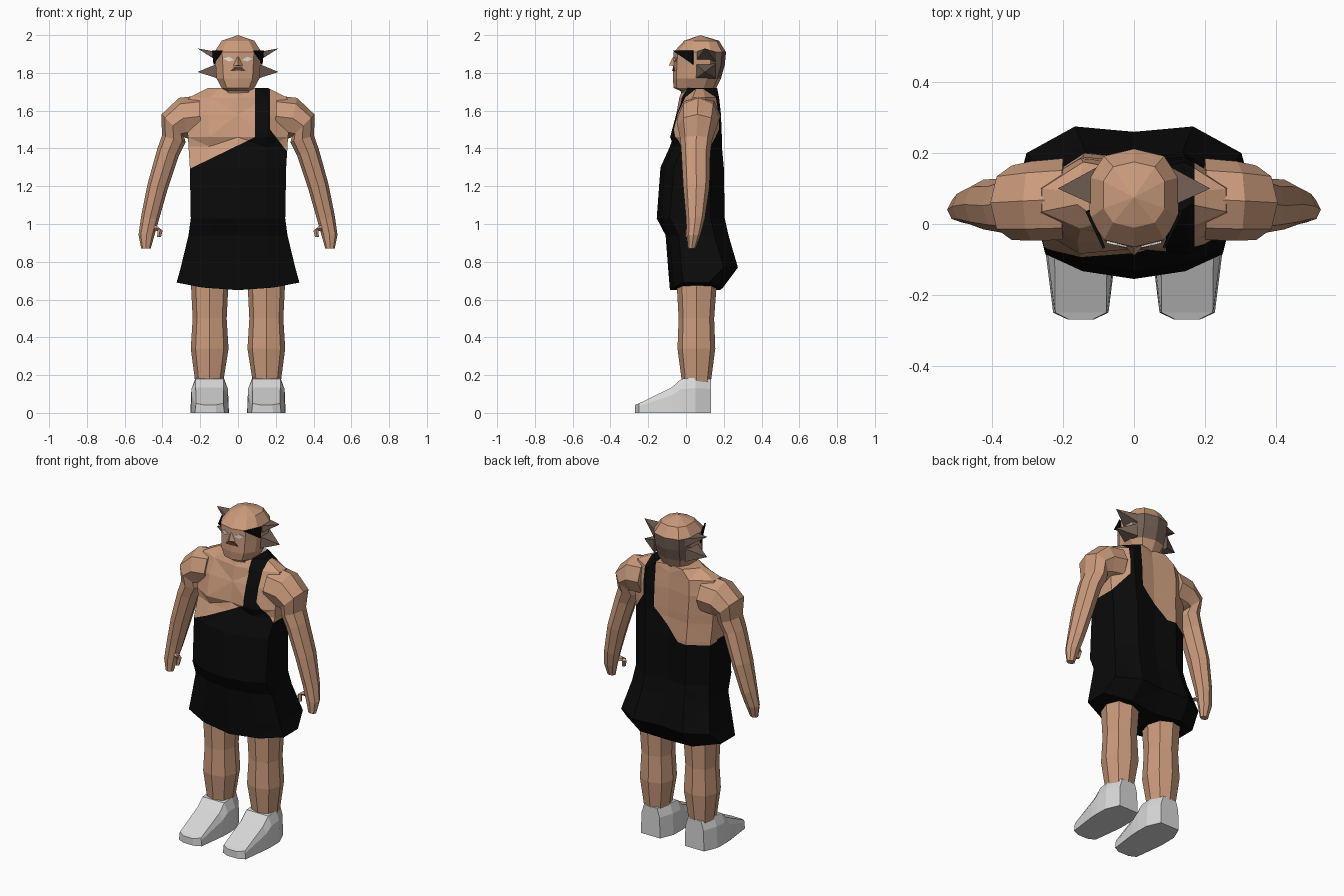
import bpy, bmesh, math
from mathutils import Vector


def material(name, rgb):
    m = bpy.data.materials.new(name)
    m.diffuse_color = (*rgb, 1)
    return m


SKIN = material("skin", (0.60, 0.33, 0.205))
BLACK = material("black cloth", (0.003, 0.003, 0.003))
SHOE = material("light grey shoe", (0.68, 0.68, 0.68))
STUBBLE = material("dark stubble", (0.17, 0.115, 0.09))
WHITE = material("eye white", (0.75, 0.75, 0.75))
MOUTH = material("mouth brown", (0.09, 0.045, 0.03))


def loft(name, rings, mats, side=1, cuts=(), rule=None):
    """Skin a list of rings (a one-point ring is a tip); optional cuts and colour rule."""
    bm = bmesh.new()
    vs = [[bm.verts.new((p[0] * side, p[1], p[2])) for p in r] for r in rings]
    for a, b in zip(vs, vs[1:]):
        n = max(len(a), len(b))
        for i in range(n):
            j = (i + 1) % n
            if len(a) == 1:
                bm.faces.new((a[0], b[j], b[i]))
            elif len(b) == 1:
                bm.faces.new((a[i], a[j], b[0]))
            else:
                bm.faces.new((a[i], a[j], b[j], b[i]))
    for end in (vs[0], vs[-1]):
        if len(end) > 2:
            bm.faces.new(end)
    if cuts:
        bmesh.ops.triangulate(bm, faces=bm.faces[:])
    for co, no in cuts:
        bmesh.ops.bisect_plane(bm, geom=bm.verts[:] + bm.edges[:] + bm.faces[:],
                               plane_co=co, plane_no=no, dist=1e-5)
    bmesh.ops.recalc_face_normals(bm, faces=bm.faces[:])
    if rule:
        for f in bm.faces:
            f.material_index = rule(f.calc_center_median())
    me = bpy.data.meshes.new(name)
    bm.to_mesh(me)
    bm.free()
    for m in mats:
        me.materials.append(m)
    ob = bpy.data.objects.new(name, me)
    bpy.context.collection.objects.link(ob)
    return ob


def oval(cx, cy, cz, r, ry, tilt=0, n=8, px=1, py=1, phase=0.0):
    """Ring spanned by the tilted x axis and y; px/py below 1 make it boxier."""
    pts = []
    for i in range(n):
        t = 2 * math.pi * (i + phase) / n
        s, c = math.sin(t), -math.cos(t)
        s = math.copysign(abs(s) ** px, s) * r
        c = math.copysign(abs(c) ** py, c) * ry
        a = math.radians(tilt)
        pts.append((cx + s * math.cos(a), cy + c, cz + s * math.sin(a)))
    return pts


def plate(name, pts, depth, mat, side=1):
    d = Vector(depth)
    return loft(name, [[Vector(p) for p in pts], [Vector(p) + d for p in pts]], [mat], side)


# Torso and one-shoulder dress: z, half width, front y, back y, hem lift, chest bulge
def body_ring(z, w, yf, yb, lift=0.0, bulge=0.0):
    half = [(0, yf + bulge), (0.58 * w, yf + 0.022 - bulge), (w, yf + 0.07),
            (w, yb - 0.075), (0.55 * w, yb), (0, yb - 0.015)]
    loop = half + [(-x, y) for x, y in half[-2:0:-1]]
    return [(x, y, z + lift * (x / w) ** 2) for x, y in loop]


def dress_rule(c):
    if c.x > 0.17:
        return int(c.z < 1.5 - 1.3 * (c.x - 0.17))
    if c.x > 0.09:
        return 1
    if c.y < 0.06:
        return int(c.z < 1.46 + 0.486 * (c.x - 0.09))
    return int(c.z < max(1.28, 1.45 + (c.x - 0.09)))


loft("torso_and_dress", [body_ring(*r) for r in (
    (0.65, 0.325, -0.085, 0.195, 0.04), (0.77, 0.303, -0.095, 0.275),
    (0.94, 0.262, -0.108, 0.225), (1.03, 0.25, -0.155, 0.205),
    (1.30, 0.255, -0.135, 0.20), (1.41, 0.262, -0.085, 0.19),
    (1.46, 0.265, -0.088, 0.19, 0, 0.018), (1.58, 0.275, -0.062, 0.185, 0, 0.01),
    (1.67, 0.26, -0.035, 0.175), (1.72, 0.16, -0.015, 0.165))],
    [SKIN, BLACK], rule=dress_rule, cuts=[
        ((0.09, 0, 0), (1, 0, 0)), ((0.17, 0, 0), (1, 0, 0)), ((0, 0.06, 0), (0, 1, 0)),
        ((0.09, 0, 1.46), (-0.486, 0, 1)), ((0.09, 0, 1.45), (-1, 0, 1)),
        ((0, 0, 1.28), (0, 0, 1)), ((0.17, 0, 1.5), (1.3, 0, 1))])


# Head and neck, with a stubble band round the back
def head_ring(z, w, yf, yb):
    return oval(0, (yf + yb) / 2, z, w, (yb - yf) / 2, n=10, px=0.8, py=0.75)


loft("head", [head_ring(*r) for r in (
    (1.64, 0.11, 0.0, 0.16), (1.705, 0.08, -0.03, 0.15), (1.72, 0.09, -0.065, 0.16),
    (1.77, 0.118, -0.07, 0.185), (1.84, 0.123, -0.068, 0.205), (1.91, 0.13, -0.065, 0.212),
    (1.97, 0.09, -0.01, 0.175))] + [[(0, 0.075, 2.0)]],
    [SKIN, STUBBLE], rule=lambda c: int(c.y > 0.08 and 1.77 < c.z < 1.91))

# Nose and mouth
loft("nose", [[(-0.012, -0.055, 1.885), (0.012, -0.055, 1.885), (0, -0.069, 1.885)],
              [(-0.032, -0.055, 1.835), (0.032, -0.055, 1.835), (0, -0.09, 1.84)]], [SKIN])
plate("mouth", [(-0.042, -0.064, 1.81), (0, -0.074, 1.812), (0.042, -0.064, 1.81),
                (0.022, -0.068, 1.83), (0, -0.073, 1.832), (-0.022, -0.068, 1.83)],
      (0, 0.008, 0), MOUTH)

for side, tag in ((1, "left"), (-1, "right")):
    # Eye, hair tuft and pointed ear
    plate(tag + "_eye", [(0.02, -0.067, 1.868), (0.05, -0.061, 1.86),
                         (0.078, -0.054, 1.876), (0.048, -0.061, 1.885)],
          (0, 0.008, 0), WHITE, side)
    plate(tag + "_hair_tuft", [(0.088, -0.07, 1.918), (0.137, 0.035, 1.918),
                               (0.130, 0.035, 1.845)], (-0.007, 0.004, 0), BLACK, side)
    for part, z0, z1, tip in (("upper", 1.86, 1.91, 1.93), ("lower", 1.77, 1.85, 1.805)):
        loft(tag + "_ear_" + part, [[(0.105, 0.05, z0), (0.105, 0.16, z0),
                                     (0.105, 0.16, z1), (0.105, 0.05, z1)],
                                    [(0.215, 0.10, tip)]], [STUBBLE], side)

    # Shoulder, arm and hand: x, y, z, half width, half depth, tilt
    loft(tag + "_arm", [oval(*r) for r in (
        (0.20, 0.07, 1.57, 0.11, 0.115, 88), (0.29, 0.065, 1.56, 0.11, 0.112, 78),
        (0.345, 0.06, 1.52, 0.085, 0.105, 45), (0.34, 0.055, 1.45, 0.065, 0.085, 15),
        (0.37, 0.052, 1.38, 0.06, 0.077, 15), (0.425, 0.055, 1.20, 0.055, 0.07, 15),
        (0.466, 0.05, 1.03, 0.048, 0.05, 10), (0.485, 0.04, 0.94, 0.042, 0.036, 4),
        (0.487, 0.03, 0.87, 0.025, 0.02, 0))], [SKIN], side)
    loft(tag + "_thumb", [oval(*r, n=5) for r in (
        (0.445, 0.03, 0.98, 0.02, 0.02, 80), (0.412, 0.015, 0.975, 0.017, 0.016, 40),
        (0.418, 0.008, 0.93, 0.011, 0.012, 0))], [SKIN], side)

    # Leg
    loft(tag + "_leg", [oval(*r, px=0.85, py=0.85) for r in (
        (0.152, 0.055, 0.15, 0.074, 0.075), (0.152, 0.055, 0.19, 0.078, 0.08),
        (0.15, 0.055, 0.34, 0.10, 0.10), (0.15, 0.055, 0.50, 0.09, 0.094),
        (0.15, 0.057, 0.70, 0.10, 0.107))], [SKIN], side)

    # Shoe, skinned from heel to toe: y, sole half width, top half width, top z
    shoe = []
    for y, b, t, z in ((0.132, 0.065, 0.045, 0.18), (0.05, 0.10, 0.074, 0.187),
                       (-0.025, 0.102, 0.074, 0.18), (-0.075, 0.10, 0.074, 0.135),
                       (-0.25, 0.078, 0.072, 0.05)):
        m = 0.7 * z
        shoe.append([(0.15 + x, y, h) for x, h in (
            (-b, 0), (b, 0), (b * 0.95, m), (t, z), (0, z), (-t, z), (-b * 0.95, m))])
    shoe.append([(0.15 + (p[0] - 0.15) * 0.45, -0.27, p[2] * 0.85) for p in shoe[-1]])
    loft(tag + "_shoe", shoe, [SHOE], side)
